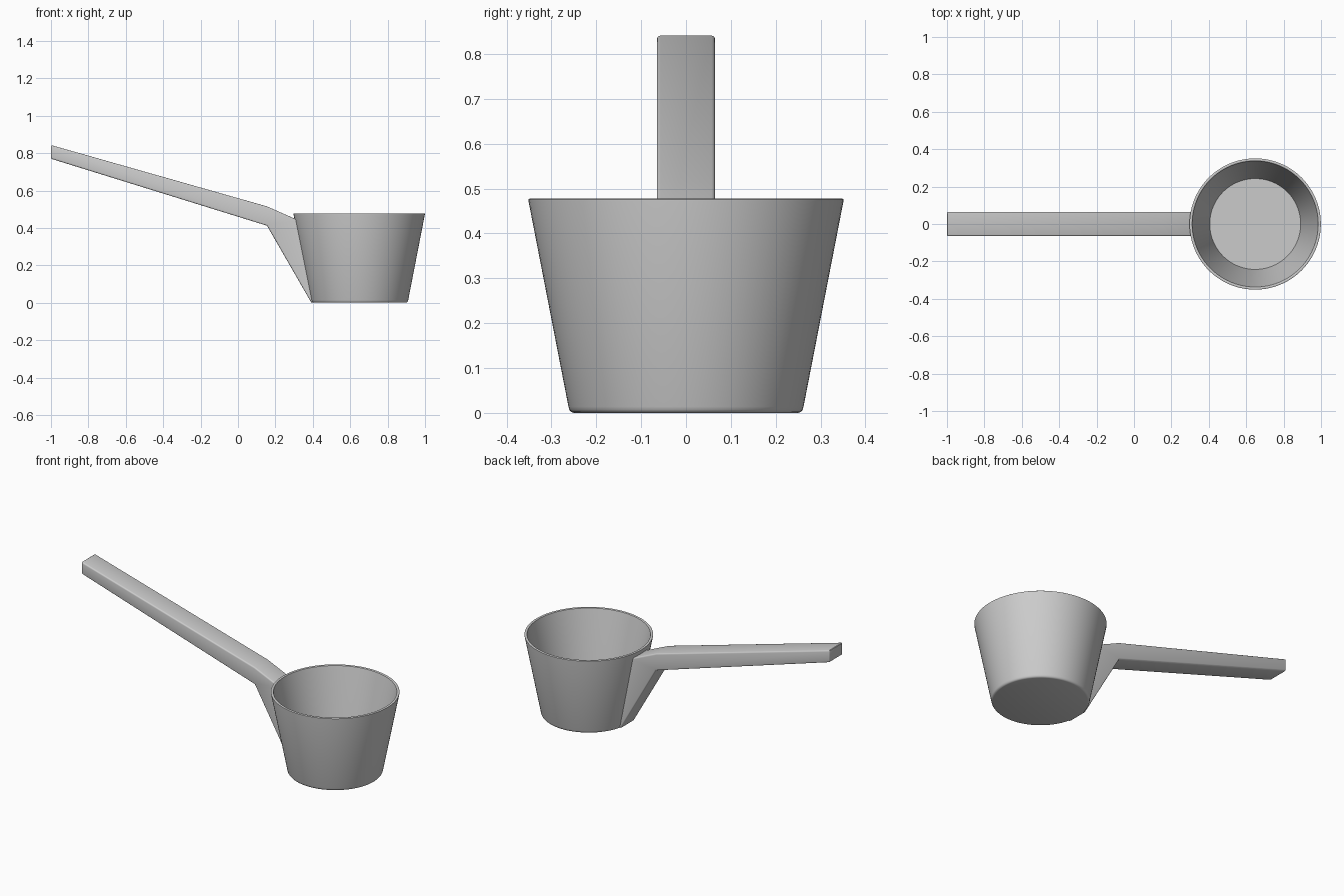
import bpy, bmesh, math

if "Cube" in bpy.data.objects:
    bpy.data.objects.remove(bpy.data.objects["Cube"])

def finish(name, bm):
    bmesh.ops.recalc_face_normals(bm, faces=bm.faces)
    me = bpy.data.meshes.new(name)
    bm.to_mesh(me)
    bm.free()
    ob = bpy.data.objects.new(name, me)
    bpy.context.collection.objects.link(ob)
    bpy.ops.object.select_all(action='DESELECT')
    ob.select_set(True)
    bpy.context.view_layer.objects.active = ob
    bpy.ops.object.shade_smooth_by_angle(angle=math.radians(35))
    return ob

# Cup: lathe a tapered thin-walled profile around its own axis
CUP_X = 0.648
SEGMENTS = 96
profile = [(0, 0), (0.25, 0), (0.256, 0.002), (0.260, 0.007), (0.262, 0.014),
           (0.351, 0.472), (0.351, 0.476), (0.348, 0.478),
           (0.340, 0.478), (0.337, 0.476), (0.336, 0.472),
           (0.243, 0.02), (0, 0.02)]
bm = bmesh.new()
verts = [bm.verts.new((CUP_X + r, 0, z)) for r, z in profile]
edges = [bm.edges.new(pair) for pair in zip(verts, verts[1:])]
bmesh.ops.spin(bm, geom=verts + edges, cent=(CUP_X, 0, 0), axis=(0, 0, 1),
               angle=math.tau, steps=SEGMENTS)
bmesh.ops.remove_doubles(bm, verts=bm.verts, dist=1e-4)
finish("cup", bm)

# Handle: side profile extruded across y; last two points are buried in the cup wall
HALF = 0.065
side = [(0.309, 0.447), (0.155, 0.515), (-1.0, 0.843), (-1.0, 0.77),
        (0.155, 0.412), (0.390, 0.004), (0.398, 0.004)]
bm = bmesh.new()
face = bm.faces.new([bm.verts.new((x, -HALF, z)) for x, z in side])
ext = bmesh.ops.extrude_face_region(bm, geom=[face])
bmesh.ops.translate(bm, vec=(0, 2 * HALF, 0),
                    verts=[v for v in ext["geom"] if isinstance(v, bmesh.types.BMVert)])
bmesh.ops.recalc_face_normals(bm, faces=bm.faces)

# Soften the long edges and the free end, leaving the joint with the cup untouched
def buried(v):
    return v.co.x > 0.3

soft = [e for e in bm.edges
        if not all(buried(v) for v in e.verts)
        and (abs(e.verts[0].co.y - e.verts[1].co.y) < 1e-5 or e.verts[0].co.x < -0.99)]
bmesh.ops.bevel(bm, geom=soft, offset=0.008, segments=3, profile=0.5, affect='EDGES')
finish("handle", bm)
